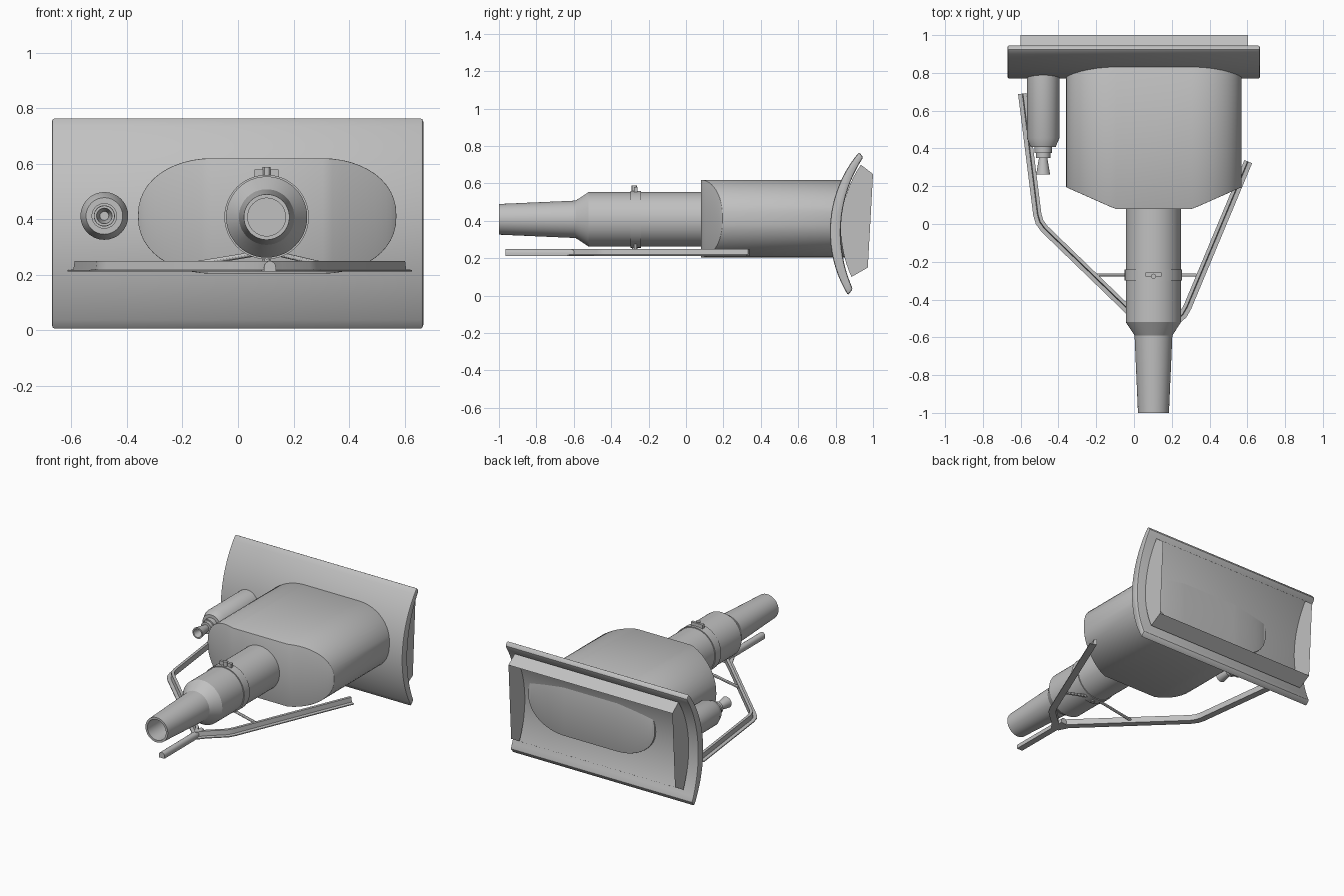
import bpy, bmesh, math
from mathutils import Vector

if "Cube" in bpy.data.objects:
    bpy.data.objects.remove(bpy.data.objects["Cube"])

gray = bpy.data.materials.new("plain_gray")
gray.diffuse_color = (0.53, 0.53, 0.53, 1)
gray.use_nodes = True
gray.node_tree.nodes["Principled BSDF"].inputs["Base Color"].default_value = gray.diffuse_color


def finish(name, bm, smooth=30, bevel=0, fix=True):
    if fix:
        bmesh.ops.recalc_face_normals(bm, faces=bm.faces)
    me = bpy.data.meshes.new(name)
    bm.to_mesh(me)
    bm.free()
    me.materials.append(gray)
    ob = bpy.data.objects.new(name, me)
    bpy.context.collection.objects.link(ob)
    bpy.ops.object.select_all(action='DESELECT')
    ob.select_set(True)
    bpy.context.view_layer.objects.active = ob
    if bevel:
        m = ob.modifiers.new("edge_bevel", 'BEVEL')
        m.width, m.segments = bevel, 2
        m.limit_method, m.angle_limit = 'ANGLE', math.radians(42)
        bpy.ops.object.modifier_apply(modifier=m.name)
    bpy.ops.object.shade_smooth_by_angle(angle=math.radians(smooth))
    return ob


def loft(bm, rings, caps=True):
    """Join closed rings of points into a tube."""
    rows = [[bm.verts.new(p) for p in r] for r in rings]
    n = len(rows[0])
    for a, b in zip(rows, rows[1:]):
        for i in range(n):
            j = (i + 1) % n
            bm.faces.new((a[i], a[j], b[j], b[i]))
    if caps:
        bm.faces.new(rows[0])
        bm.faces.new(rows[-1])
    return rows


def lathe(name, cx, cz, profile, sides=40):
    """Revolve (y, radius) pairs around a lengthwise axis."""
    bm = bmesh.new()
    ang = [2 * math.pi * i / sides for i in range(sides)]
    loft(bm, [[(cx + r * math.cos(a), y, cz + r * math.sin(a)) for a in ang]
              for y, r in profile])
    return finish(name, bm)


def arc3(p, q, s, n):
    """Circular arc through three (y, z) points."""
    (ax, ay), (bx, by), (cx, cy) = p, q, s
    d = 2 * (ax * (by - cy) + bx * (cy - ay) + cx * (ay - by))
    A, B, C = ax * ax + ay * ay, bx * bx + by * by, cx * cx + cy * cy
    ux = (A * (by - cy) + B * (cy - ay) + C * (ay - by)) / d
    uy = (A * (cx - bx) + B * (ax - cx) + C * (bx - ax)) / d
    r = math.hypot(ax - ux, ay - uy)
    t0 = math.atan2(ay - uy, ux - ax)
    t1 = math.atan2(cy - uy, ux - cx)
    return [(ux - r * math.cos(t0 + (t1 - t0) * i / n),
             uy + r * math.sin(t0 + (t1 - t0) * i / n)) for i in range(n + 1)]


def sweep(name, path, section):
    """Sweep an (offset, z) section along a flat path with mitred bends."""
    bm = bmesh.new()
    pts = [Vector(p) for p in path]
    rings = []
    for i, p in enumerate(pts):
        d0 = (p - pts[max(i - 1, 0)]).normalized()
        d1 = (pts[min(i + 1, len(pts) - 1)] - p).normalized()
        t = (d0 + d1).normalized()
        n = Vector((-t.y, t.x)) / max(t.dot(d1 if d1.length else d0), 0.3)
        rings.append([(p.x + n.x * o, p.y + n.y * o, z) for o, z in section])
    loft(bm, rings)
    return finish(name, bm)


def rod(name, a, b, r):
    a, b = Vector(a), Vector(b)
    bm = bmesh.new()
    rot = (b - a).to_track_quat('Z', 'Y').to_matrix().to_4x4()
    rot.translation = (a + b) / 2
    bmesh.ops.create_cone(bm, cap_ends=True, segments=12, radius1=r, radius2=r,
                          depth=(b - a).length, matrix=rot)
    return finish(name, bm)


def box(name, lo, hi):
    bm = bmesh.new()
    loft(bm, [[(lo[0], lo[1], z), (hi[0], lo[1], z), (hi[0], hi[1], z), (lo[0], hi[1], z)]
              for z in (lo[2], hi[2])])
    return finish(name, bm)


# Curved mounting plate
front = arc3((0.925, 0.767), (0.772, 0.40), (0.866, 0.002), 20)
back = arc3((0.948, 0.74), (0.83, 0.40), (0.892, 0.035), 20)
bm = bmesh.new()
loft(bm, [[(x, y, z) for y, z in front + back[::-1]] for x in (-0.67, 0.667)])
finish("mounting_plate", bm, bevel=0.01)

# Open collar behind the plate, made from thin sheets
seat = arc3((0.935, 0.70), (0.83, 0.40), (0.885, 0.10), 16)
rim = [(0.972, 0.15), (1.0, 0.65)]
bm = bmesh.new()
sides = [[bm.verts.new((x, y, z)) for y, z in seat + rim] for x in (-0.6, 0.603)]
for s in sides:
    bm.faces.new(s)
for i in (len(seat) - 1, len(seat) + 1):
    j = (i + 1) % len(sides[0])
    bm.faces.new((sides[0][i], sides[0][j], sides[1][j], sides[1][i]))
finish("rear_collar", bm)

# Main housing: rounded section with a nose chamfered on both sides
CX, CZ = 0.105, 0.412
half = [(-0.465 + 0.265 * (1 - math.cos(a)), 0.2075 * math.sin(a) ** 0.9)
        for a in [math.pi / 2 * i / 12 for i in range(13)]]
upper = half + [(-x, z) for x, z in half[::-1]]
outline = upper + [(x, -z) for x, z in upper[-2:0:-1]]


def nose(x):
    return 0.08 + max(0, abs(x) - 0.205) * 0.115 / 0.26


bm = bmesh.new()
rows = loft(bm, [[(CX + x, nose(x), CZ + z) for x, z in outline],
                 [(CX + x, 0.86 - 0.04 * abs(x), CZ + z) for x, z in outline]], caps=False)
m = len(upper)
for row in rows:
    top, low = row[:m], [row[0]] + row[:m - 1:-1] + [row[m - 1]]
    for i in range(m - 1):
        quad = []
        for v in (top[i], top[i + 1], low[i + 1], low[i]):
            if v not in quad:
                quad.append(v)
        bm.faces.new(quad)
finish("main_housing", bm, bevel=0.012)

# Hollow barrel with stepped taper
lathe("barrel", 0.103, 0.408,
      [(0.15, 0.146), (-0.52, 0.146), (-0.59, 0.1), (-1.0, 0.082),
       (-1.0, 0.068), (-0.6, 0.068)], 48)

# Clamp ring with its lugs
lathe("clamp_ring", 0.103, 0.408,
      [(-0.24, 0.14), (-0.24, 0.152), (-0.298, 0.152), (-0.298, 0.14)], 48)
box("clamp_top_lug", (0.06, -0.278, 0.55), (0.145, -0.258, 0.58))
rod("clamp_bolt", (0.103, -0.277, 0.55), (0.103, -0.277, 0.588), 0.014)

# Side canister with flared nozzle
lathe("side_canister", -0.481, 0.412,
      [(0.82, 0.086), (0.455, 0.086), (0.407, 0.066), (0.407, 0.046),
       (0.375, 0.046), (0.375, 0.038), (0.35, 0.038), (0.35, 0.022),
       (0.262, 0.037), (0.262, 0.028), (0.33, 0.016)], 32)

# Support frame: two angled arms on a thin foot, and a domed stem
Z = 0.212
angle_bar = [(-0.022, Z), (0.022, Z), (0.022, 0.25), (0.004, 0.25),
             (0.0, Z + 0.008), (-0.022, Z + 0.006)]
sweep("left_arm", [(-0.592, 0.69), (-0.512, 0.05), (-0.5, 0.01), (-0.475, -0.025),
                   (-0.02, -0.465), (0.07, -0.55), (0.105, -0.62)], angle_bar)
sweep("right_arm", [(0.605, 0.33), (0.283, -0.44), (0.26, -0.48),
                    (0.16, -0.57), (0.118, -0.62)],
      [(-o, z) for o, z in angle_bar])
dome = [(0.021 * math.cos(math.pi * i / 8), Z + 0.016 + 0.022 * math.sin(math.pi * i / 8))
        for i in range(9)]
sweep("frame_stem", [(0.115, -0.965), (0.113, -0.54)],
      [(-0.021, Z), (0.021, Z)] + dome)

# Thin struts from the clamp to the arms
for name, x0, x1 in (("left_strut", 0.06, -0.2), ("right_strut", 0.146, 0.33)):
    rod(name, (x0, -0.27, 0.275), (x1, -0.27, 0.232), 0.009)
rod("strut_joint", (0.103, -0.274, 0.25), (0.103, -0.274, 0.29), 0.014)
